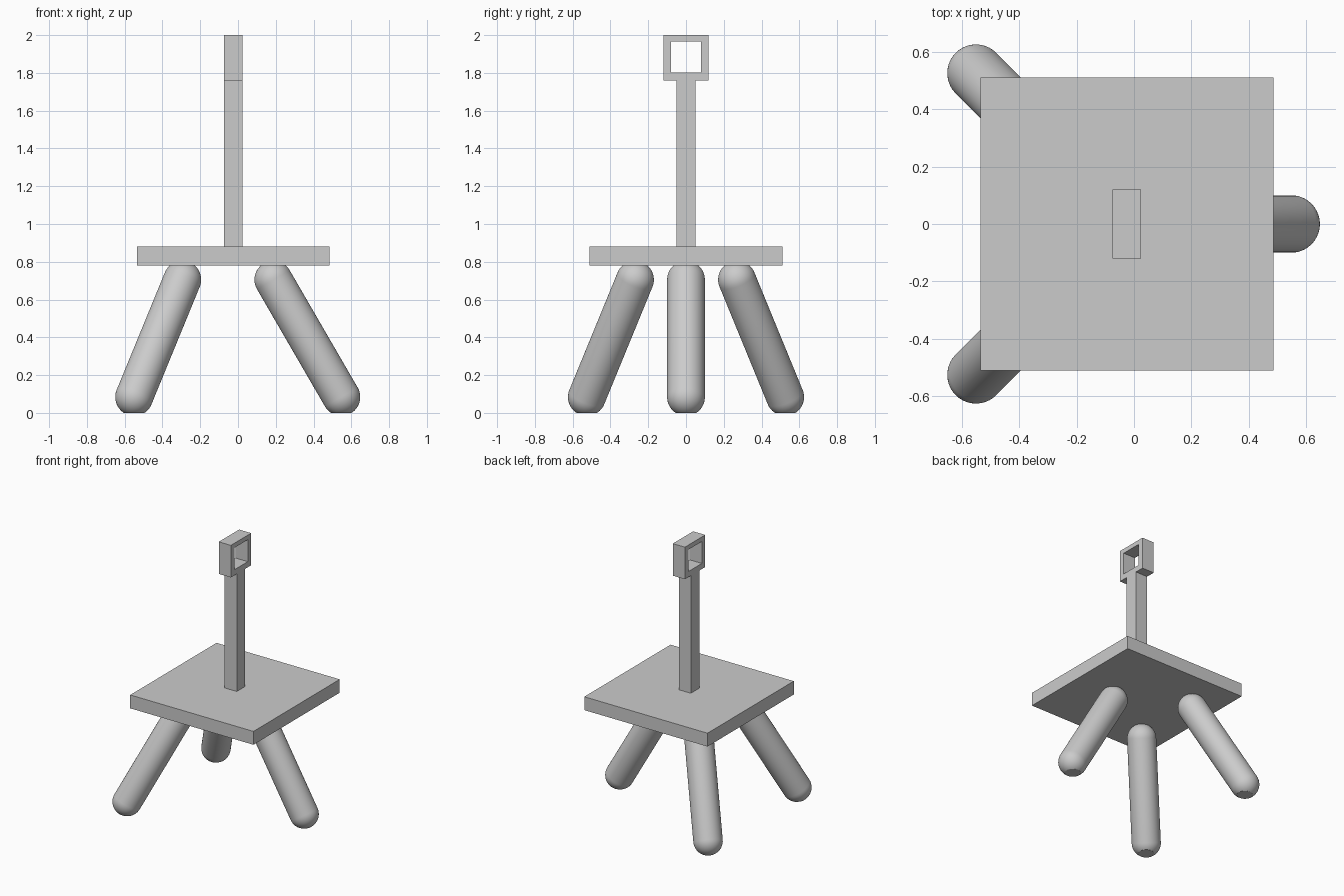
import bpy
import bmesh
from mathutils import Vector, Matrix

if "Cube" in bpy.data.objects:
    bpy.data.objects.remove(bpy.data.objects["Cube"], do_unlink=True)

grey = bpy.data.materials.new("plain grey")
grey.use_nodes = True
COLOUR = (0.6, 0.6, 0.6, 1)
grey.diffuse_color = COLOUR
grey.node_tree.nodes["Principled BSDF"].inputs["Base Color"].default_value = COLOUR

CENTRE_X = -0.025
LEG_RADIUS = 0.1


def finish(name, bm):
    bmesh.ops.recalc_face_normals(bm, faces=bm.faces)
    mesh = bpy.data.meshes.new(name)
    bm.to_mesh(mesh)
    bm.free()
    mesh.materials.append(grey)
    obj = bpy.data.objects.new(name, mesh)
    bpy.context.collection.objects.link(obj)
    return obj


def box(name, size, z_bottom):
    bm = bmesh.new()
    bmesh.ops.create_cube(bm, size=1)
    bmesh.ops.scale(bm, vec=size, verts=bm.verts)
    bmesh.ops.translate(bm, vec=(CENTRE_X, 0, z_bottom + size[2] / 2), verts=bm.verts)
    return finish(name, bm)


def capsule_leg(name, foot, top):
    """Round-ended rod between two sphere centres, trimmed flat at the floor."""
    foot, top = Vector(foot), Vector(top)
    axis = top - foot
    bm = bmesh.new()
    bmesh.ops.create_uvsphere(bm, u_segments=48, v_segments=24, radius=LEG_RADIUS)
    # split at the equator and stretch the halves apart
    equator = [e for e in bm.edges if all(abs(v.co.z) < 1e-5 for v in e.verts)]
    upper = [f for f in bm.faces if f.calc_center_median().z > 0]
    bmesh.ops.split_edges(bm, edges=equator)
    verts = {v for f in upper for v in f.verts}
    bmesh.ops.translate(bm, vec=(0, 0, axis.length), verts=list(verts))
    rims = [e for e in bm.edges if e.is_boundary]
    bmesh.ops.bridge_loops(bm, edges=rims)
    # place the rod and cut its foot
    turn = axis.to_track_quat("Z", "Y").to_matrix().to_4x4()
    bm.transform(Matrix.Translation(foot) @ turn)
    cut = bmesh.ops.bisect_plane(bm, geom=bm.verts[:] + bm.edges[:] + bm.faces[:],
                                 plane_co=(0, 0, 0), plane_no=(0, 0, 1), clear_inner=True)
    rim = [g for g in cut["geom_cut"] if isinstance(g, bmesh.types.BMEdge)]
    bmesh.ops.edgeloop_fill(bm, edges=rim)
    obj = finish(name, bm)
    bpy.ops.object.select_all(action="DESELECT")
    obj.select_set(True)
    bpy.context.view_layer.objects.active = obj
    bpy.ops.object.shade_smooth_by_angle(angle=0.5)


# Seat and upright post
box("seat", (1.02, 1.02, 0.1), 0.78)
box("post", (0.1, 0.1, 0.88), 0.88)

# Square ring on the post: two concentric squares bridged along x
bm = bmesh.new()
loops = []
for x in (CENTRE_X - 0.05, CENTRE_X + 0.05):
    for half, low, high in ((0.12, 1.76, 2.0), (0.08, 1.802, 1.966)):
        corners = ((-half, low), (half, low), (half, high), (-half, high))
        loops.append([bm.verts.new((x, y, z)) for y, z in corners])
outer_a, inner_a, outer_b, inner_b = loops
for first, second in ((outer_a, inner_a), (outer_b, inner_b),
                      (outer_a, outer_b), (inner_a, inner_b)):
    for i in range(4):
        j = (i + 1) % 4
        bm.faces.new((first[i], first[j], second[j], second[i]))
finish("top_ring", bm)

# Three splayed legs
capsule_leg("left_leg", (0.547, 0, 0.084), (0.187, 0, 0.705))
for side, s in (("front", -1), ("back", 1)):
    capsule_leg(side + "_right_leg", (-0.55, s * 0.525, 0.084), (-0.295, s * 0.27, 0.705))
